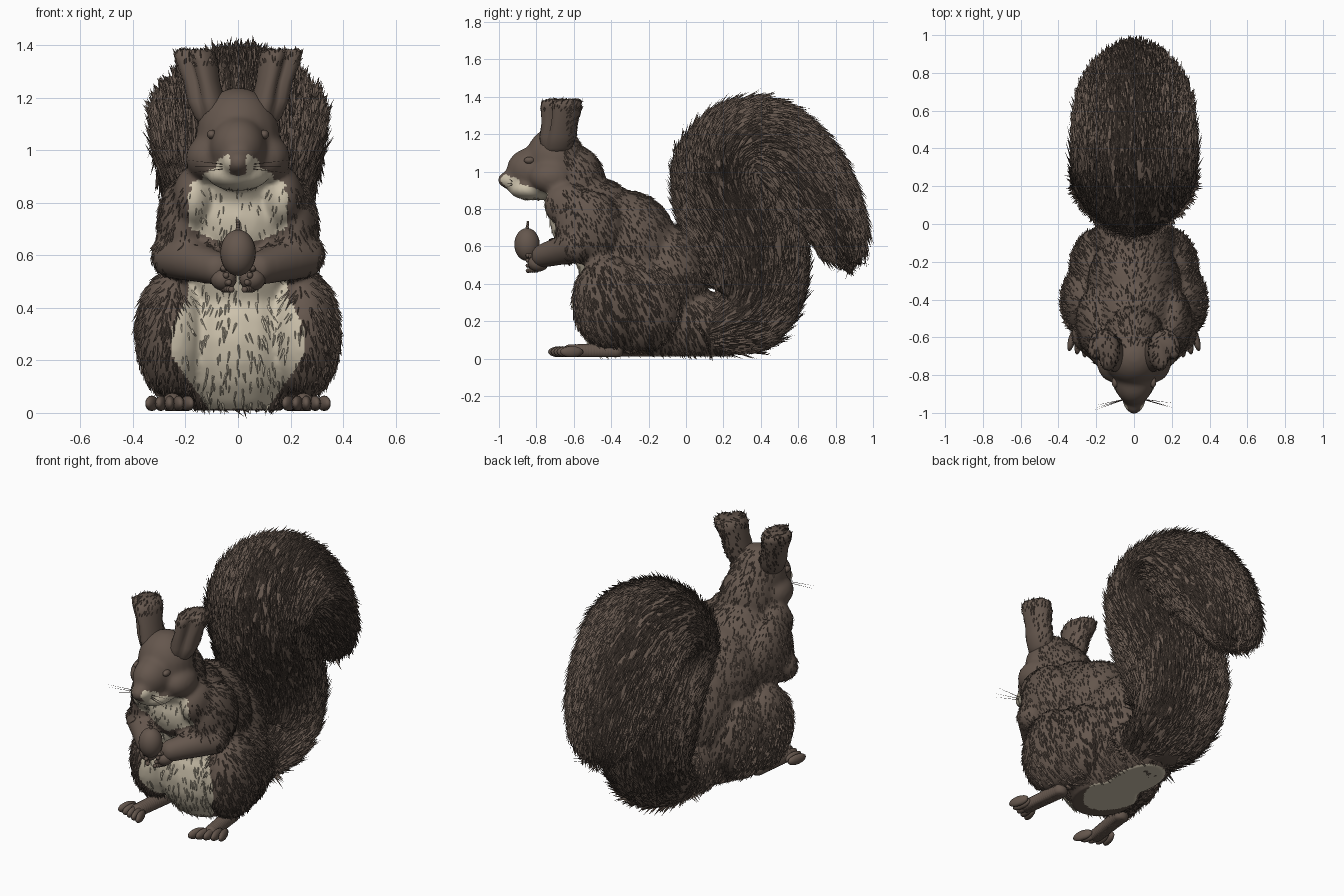
import bpy, bmesh, math, random
from mathutils import Vector, Matrix

random.seed(4)
if "Cube" in bpy.data.objects:
    bpy.data.objects.remove(bpy.data.objects["Cube"])


def material(name, rgb):
    mat = bpy.data.materials.new(name)
    mat.use_nodes = True
    mat.diffuse_color = (*rgb, 1)
    mat.node_tree.nodes["Principled BSDF"].inputs["Base Color"].default_value = (*rgb, 1)
    return mat


BROWN = material("brown coat", (0.13, 0.095, 0.075))
CREAM = material("cream belly", (0.62, 0.55, 0.42))
PALETTE = [BROWN, CREAM]


def finish(name, bm, smooth=True):
    mesh = bpy.data.meshes.new(name)
    bm.to_mesh(mesh)
    bm.free()
    for mat in PALETTE:
        mesh.materials.append(mat)
    obj = bpy.data.objects.new(name, mesh)
    bpy.context.collection.objects.link(obj)
    mesh.polygons.foreach_set("use_smooth", [smooth] * len(mesh.polygons))
    return obj


def ellipsoid(bm, centre, radii, turn=None, sides=20):
    mat = Matrix.Translation(centre) @ (turn or Matrix()) @ Matrix.Diagonal((*radii, 1))
    bmesh.ops.create_uvsphere(bm, u_segments=sides, v_segments=sides // 2 + 2, radius=1, matrix=mat)


def limb(bm, start, end, r0, r1, steps=8):
    a, b = Vector(start), Vector(end)
    for i in range(steps + 1):
        t = i / steps
        ellipsoid(bm, a.lerp(b, t), [r0 + (r1 - r0) * t] * 3, sides=14)


def loft(bm, rings):
    loops = [[bm.verts.new(p) for p in ring] for ring in rings]
    n = len(loops[0])
    for low, high in zip(loops, loops[1:]):
        for i in range(n):
            bm.faces.new((low[i], low[(i + 1) % n], high[(i + 1) % n], high[i]))
    bm.faces.new(loops[0][::-1])
    bm.faces.new(loops[-1])
    bmesh.ops.recalc_face_normals(bm, faces=bm.faces)


def tuft(bm, root, normal, flow, length, width, index):
    # one three-sided lock of hair leaning along the flow
    along = (flow - normal * flow.dot(normal)).normalized()
    side = along.cross(normal)
    tip = bm.verts.new(root + along * length + normal * length * random.uniform(0.08, 0.35))
    base = [bm.verts.new(root + side * width - normal * 0.004),
            bm.verts.new(root - side * width - normal * 0.004),
            bm.verts.new(root + normal * width * 0.6)]
    for i in range(3):
        bm.faces.new((base[i], tip, base[i - 1])).material_index = index


def scatter(name, obj, count, rule):
    # rule(point, normal, colour) gives flow, length, width, colour or None
    faces = obj.data.polygons
    bm = bmesh.new()
    for f in random.choices(faces, weights=[p.area for p in faces], k=count):
        corners = [obj.data.vertices[v].co for v in f.vertices]
        i = random.randrange(1, len(corners) - 1)
        u, v = math.sqrt(random.random()), random.random()
        root = corners[0].lerp(corners[i].lerp(corners[i + 1], v), u)
        hair = rule(root, f.normal, f.material_index)
        if hair:
            tuft(bm, root, f.normal, *hair)
    return finish(name, bm, False)


# Body: overlapping masses fused into one skin
bm = bmesh.new()
for centre, radii in [((0, -0.26, 0.28), (0.28, 0.33, 0.34)),     # pelvis
                      ((0, 0.02, 0.17), (0.2, 0.33, 0.2)),        # rump
                      ((0, -0.1, 0.43), (0.22, 0.22, 0.29)),      # lower back
                      ((0, -0.32, 0.59), (0.25, 0.28, 0.31)),     # torso
                      ((0, -0.49, 0.74), (0.23, 0.24, 0.23)),     # chest
                      ((0, -0.6, 0.94), (0.16, 0.17, 0.2)),       # neck
                      ((0, -0.7, 1.06), (0.16, 0.16, 0.18)),      # skull
                      ((0, -0.82, 1.01), (0.11, 0.14, 0.12)),     # muzzle
                      ((0, -0.91, 0.955), (0.065, 0.1, 0.055)),   # snout
                      ((0, -0.82, 0.905), (0.12, 0.13, 0.06))]:   # jaw
    ellipsoid(bm, centre, radii)
for s in (-1, 1):
    ellipsoid(bm, (s * 0.25, -0.41, 0.3), (0.14, 0.2, 0.25))      # thigh
    ellipsoid(bm, (s * 0.2, -0.27, 0.28), (0.145, 0.25, 0.25))    # haunch
    ellipsoid(bm, (s * 0.21, -0.52, 0.7), (0.1, 0.18, 0.2))       # shoulder
    ellipsoid(bm, (s * 0.17, -0.63, 0.82), (0.08, 0.13, 0.12))    # throat ruff
    ellipsoid(bm, (s * 0.11, -0.72, 0.97), (0.09, 0.12, 0.09))    # cheek
    limb(bm, (s * 0.245, -0.59, 0.6), (s * 0.08, -0.765, 0.55), 0.09, 0.065)
body = finish("body", bm)
skin = body.modifiers.new("fuse", "REMESH")
skin.mode, skin.voxel_size = "VOXEL", 0.013
relax = body.modifiers.new("relax", "SMOOTH")
relax.factor, relax.iterations = 0.5, 12
fused = bpy.data.meshes.new_from_object(body.evaluated_get(bpy.context.evaluated_depsgraph_get()))
body.modifiers.clear()
body.data = fused
for v in fused.vertices:
    v.co.z = max(v.co.z, 0.01)


def is_cream(c, n):
    x = abs(c.x)
    if c.z < 0.015:                                               # underside
        return (c.x / 0.18) ** 2 + ((c.y + 0.02) / 0.36) ** 2 < 1
    if c.z > 0.84 and c.y < -0.7:                                 # jaw and lips
        lip = 0.895 + 0.36 * (-0.77 - c.y) + (0.02 if 0.03 < x < 0.08 else 0)
        return c.z < lip and x < 0.18 and not (c.y < -0.955 and x < 0.03)
    if c.z > 0.6:                                                 # bib
        return x < 0.19 and c.y < -0.55 and c.z < 0.9 and n.y < -0.1 and c.z > 0.62 + x * 0.45
    width = min(0.25, 0.1 + c.z * 0.7, max(0.19, 0.25 - (c.z - 0.33) * 0.55))
    return -0.66 < c.y < -0.3 and x < width and n.y < 0           # belly


fused.materials.clear()
for mat in PALETTE:
    fused.materials.append(mat)
for f in fused.polygons:
    f.material_index = 1 if is_cream(f.center, f.normal) else 0
    f.use_smooth = True


def coat(c, n, colour):
    if c.z < 0.03 or (c.z > 0.86 and c.y < -0.66) or (c.y < -0.65 and c.z < 0.63):
        return None
    if colour == 1 and random.random() < 0.65:
        return None
    size = random.uniform(0.7, 1.2) * (0.045 if c.z < 0.5 else 0.028)
    sway = Vector((random.uniform(-0.3, 0.3), 0.4, -1))
    return sway, size, size * 0.13, colour


scatter("body_fur", body, 7000, coat)

# Tail: egg-shaped tube swept along a curl; y, z, depth, half width
STATIONS = [(0.1, 0.14, 0.12, 0.18), (0.32, 0.24, 0.22, 0.24), (0.37, 0.45, 0.28, 0.27),
            (0.31, 0.65, 0.3, 0.27), (0.21, 0.85, 0.27, 0.28), (0.19, 1.02, 0.25, 0.32),
            (0.28, 1.14, 0.23, 0.33), (0.42, 1.16, 0.23, 0.33), (0.56, 1.06, 0.23, 0.32),
            (0.68, 0.91, 0.22, 0.3), (0.79, 0.74, 0.17, 0.25), (0.85, 0.59, 0.12, 0.17),
            (0.87, 0.51, 0.04, 0.06)]


def catmull(points, steps):
    pts = [Vector(p) for p in points]
    pts = [pts[0] * 2 - pts[1]] + pts + [pts[-1] * 2 - pts[-2]]
    out = []
    for a, b, c, d in zip(pts, pts[1:], pts[2:], pts[3:]):
        for i in range(steps):
            t = i / steps
            out.append(b + (c - a) * t / 2 + (a * 2 - b * 5 + c * 4 - d) * t * t / 2
                       + (b * 3 - a - c * 3 + d) * t ** 3 / 2)
    return out + [pts[-2]]


path = catmull(STATIONS, 4)
rings, spine = [], []
for i, p in enumerate(path):
    d = path[min(i + 1, len(path) - 1)] - path[max(i - 1, 0)]
    run = Vector((0, d[0], d[1])).normalized()
    across, centre = Vector((0, -run.z, run.y)), Vector((0, p[0], p[1]))
    spine.append(run)
    ring = []
    for k in range(32):
        a = k * math.tau / 32
        narrow = 1 - 0.22 * max(0, math.sin(a))
        q = centre + across * p[2] * math.sin(a) + Vector((p[3] * math.cos(a) * narrow, 0, 0))
        q.z = max(q.z, 0.01)
        ring.append(q)
    rings.append(ring)
bm = bmesh.new()
loft(bm, rings)
tail = finish("tail", bm)
lookup = [(f.center.copy(), spine[min(f.index // 32, len(spine) - 1)]) for f in tail.data.polygons]


def plume(c, n, colour):
    if c.z < 0.03:
        return None
    run = min(lookup, key=lambda e: (e[0] - c).length_squared)[1]
    sway = run + Vector((random.uniform(-0.2, 0.2), random.uniform(-0.2, 0.2), 0))
    return sway, random.uniform(0.06, 0.11), 0.009, 0


scatter("tail_fur", tail, 9000, plume)


def ear_tip(c, n, colour):
    if c.z > 1.32 or c.y > -0.64:
        return Vector((0, 0.5, 1)), 0.022, 0.004, 0


# Ears: flared cups with a groove on the outer front
for s, side in ((1, "left"), (-1, "right")):
    bm, rings = bmesh.new(), []
    for t, scale in ((0, 0.4), (0.15, 0.8), (0.35, 0.97), (0.6, 0.94), (0.85, 1.08), (0.96, 1.04), (1, 0.75)):
        ring = []
        for k in range(24):
            a = k * math.tau / 24
            fold = 1 - 0.55 * math.exp(-((a - 5.3) / 0.45) ** 2) * min(1, t * 2)
            x = 0.095 + 0.073 * t + 0.075 * scale * fold * math.cos(a)
            y = -0.7 + 0.035 * t + 0.104 * scale * fold * math.sin(a)
            ring.append((s * x, y, 1.08 + 0.305 * t))
        rings.append(ring)
    loft(bm, rings)
    scatter(side + "_ear_fur", finish(side + "_ear", bm), 450, ear_tip)

# Feet, paws, eyes and whiskers, mirrored left and right
for s, side in ((1, "left"), (-1, "right")):
    bm = bmesh.new()
    limb(bm, (s * 0.22, -0.38, 0.04), (s * 0.25, -0.62, 0.036), 0.045, 0.04, 16)
    for k in range(5):
        spread = (k - 2) * 0.034
        turn = Matrix.Rotation(s * spread * 4, 4, "Z")
        ellipsoid(bm, (s * (0.26 + spread), -0.675 + k * 0.016, 0.036), (0.02, 0.065, 0.03), turn, 12)
    for v in bm.verts:
        v.co.z = max(v.co.z, 0.008)
    finish(side + "_foot", bm)

    bm = bmesh.new()
    ellipsoid(bm, (s * 0.055, -0.79, 0.51), (0.05, 0.055, 0.045))
    for k in range(4):
        limb(bm, (s * 0.055, -0.8, 0.475 + k * 0.022), (s * (0.025 + k * 0.01), -0.845, 0.47 + k * 0.027),
             0.016, 0.012, 4)
    finish(side + "_paw", bm)

    bm = bmesh.new()
    ellipsoid(bm, (s * 0.1, -0.838, 1.06), (0.018, 0.028, 0.018))
    finish(side + "_eye", bm)

    bm = bmesh.new()
    for k in range(3):
        root = Vector((s * 0.05, -0.93, 0.93 + k * 0.008))
        tuft(bm, root, Vector((0, -1, 0)), Vector((s, 0, (k - 1) * 0.12)), 0.16, 0.0015, 0)
    finish(side + "_whiskers", bm)

# Acorn with a stem, held between the paws
bm = bmesh.new()
ellipsoid(bm, (0, -0.85, 0.61), (0.068, 0.068, 0.088), sides=24)
limb(bm, (0, -0.85, 0.69), (0, -0.845, 0.73), 0.01, 0.007, 4)
finish("acorn", bm)
